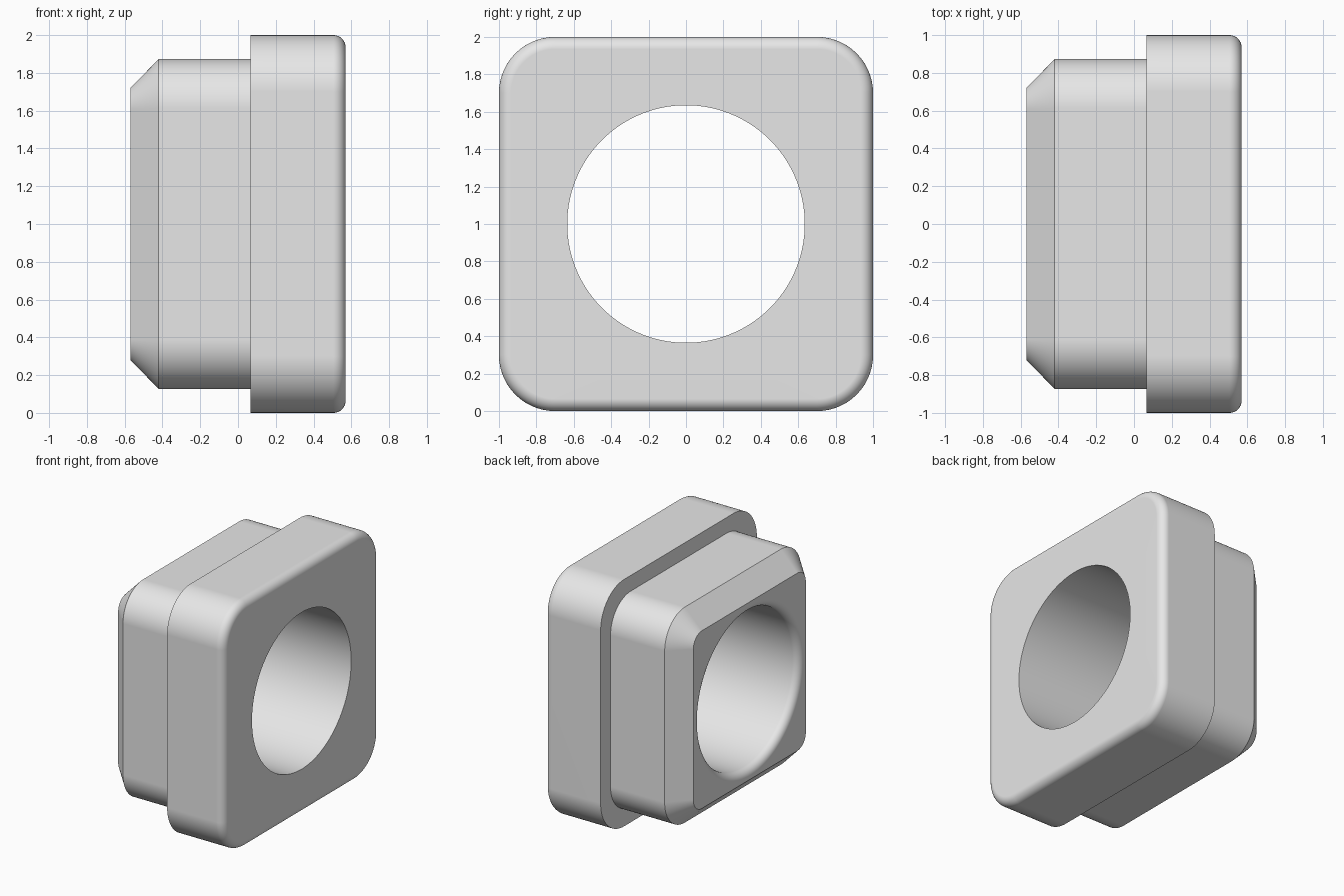
import bpy
import bmesh
from math import sin, cos, pi

# Remove the default cube
cube = bpy.data.objects.get("Cube")
if cube:
    bpy.data.objects.remove(cube, do_unlink=True)

N = 24            # points per quarter of every cross-section
MID_Z = 1.0
BACK, STEP, FRONT = -0.57, 0.065, 0.57
BORE = 0.635
LIP = 0.06        # rounding of the bore mouth
EDGE = 0.065      # rounding of the flange face


def rounded_square(x, half, radius):
    """Points of a rounded square lying across the x axis."""
    pts = []
    c = half - radius
    for q in range(4):
        turn = q * pi / 2
        for i in range(N):
            a = i / (N - 1) * pi / 2
            u, v = c + radius * cos(a), c + radius * sin(a)
            pts.append((x, u * cos(turn) - v * sin(turn),
                        MID_Z + u * sin(turn) + v * cos(turn)))
    return pts


def circle(x, radius):
    """Circle with the same point count as the rounded squares."""
    angles = [(i + 0.5) / (4 * N) * 2 * pi for i in range(4 * N)]
    return [(x, radius * cos(a), MID_Z + radius * sin(a)) for a in angles]


# Plug with chamfered end, then the wider flange
rings = [rounded_square(BACK, 0.72, 0.11),
         rounded_square(-0.42, 0.873, 0.26),
         rounded_square(STEP, 0.873, 0.26),
         rounded_square(STEP, 1.0, 0.3)]

# Rounded front edge of the flange
for k in range(9):
    a = k / 8 * pi / 2
    inset = EDGE * (1 - cos(a))
    rings.append(rounded_square(FRONT - EDGE + EDGE * sin(a), 1 - inset, 0.3 - inset))

# Bore running back to a rounded mouth
rings.append(circle(FRONT, BORE))
for k in range(9):
    a = k / 8 * pi / 2
    rings.append(circle(BACK + LIP - LIP * sin(a), BORE + LIP * (1 - cos(a))))

# Join all rings into one closed surface
bm = bmesh.new()
loops = [[bm.verts.new(p) for p in ring] for ring in rings]
count = 4 * N
for k, ring in enumerate(loops):
    nxt = loops[(k + 1) % len(loops)]
    for i in range(count):
        j = (i + 1) % count
        bm.faces.new((ring[i], ring[j], nxt[j], nxt[i]))
bmesh.ops.recalc_face_normals(bm, faces=bm.faces)
mesh = bpy.data.meshes.new("flanged_bushing")
bm.to_mesh(mesh)
bm.free()

bushing = bpy.data.objects.new("flanged_bushing", mesh)
bpy.context.collection.objects.link(bushing)

# Plain grey material
grey = bpy.data.materials.new("plain_grey")
grey.use_nodes = True
colour = (0.8, 0.8, 0.8, 1)
grey.diffuse_color = colour
grey.node_tree.nodes["Principled BSDF"].inputs["Base Color"].default_value = colour
mesh.materials.append(grey)

# Smooth curves, crisp creases
bpy.ops.object.select_all(action="DESELECT")
bushing.select_set(True)
bpy.context.view_layer.objects.active = bushing
bpy.ops.object.shade_smooth_by_angle(angle=pi / 6)
weighted = bushing.modifiers.new("flat_face_normals", "WEIGHTED_NORMAL")
weighted.keep_sharp = True
